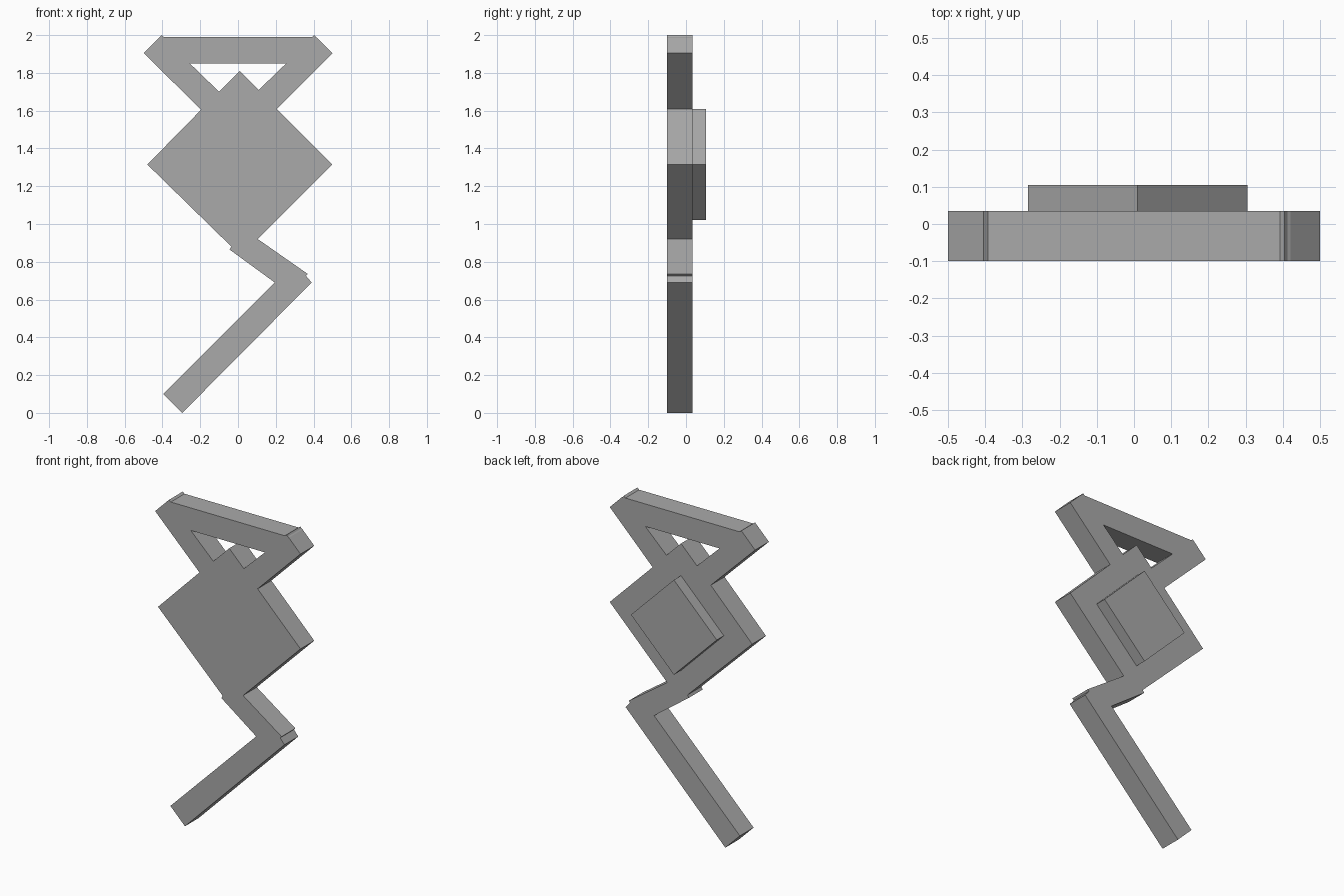
import bpy
import bmesh

cube = bpy.data.objects.get("Cube")
if cube:
    bpy.data.objects.remove(cube, do_unlink=True)

GREY = (0.4, 0.4, 0.4, 1.0)
grey = bpy.data.materials.new("plain_grey")
grey.use_nodes = True
grey.diffuse_color = GREY
grey.node_tree.nodes["Principled BSDF"].inputs["Base Color"].default_value = GREY

FRONT, BACK, PLATE_BACK = -0.10, 0.035, 0.105


def slab(name, outline, y0=FRONT, y1=BACK):
    """Extrude an x-z outline from y0 to y1."""
    bm = bmesh.new()
    face = bm.faces.new([bm.verts.new((x, y0, z)) for x, z in outline])
    result = bmesh.ops.extrude_face_region(bm, geom=[face], use_keep_orig=True)
    moved = [v for v in result["geom"] if isinstance(v, bmesh.types.BMVert)]
    bmesh.ops.translate(bm, verts=moved, vec=(0, y1 - y0, 0))
    bmesh.ops.recalc_face_normals(bm, faces=bm.faces)
    mesh = bpy.data.meshes.new(name)
    bm.to_mesh(mesh)
    bm.free()
    mesh.materials.append(grey)
    obj = bpy.data.objects.new(name, mesh)
    bpy.context.collection.objects.link(obj)
    return obj


# Joints shared by neighbouring parts
tip_l, tip_r = (-0.50, 1.905), (0.50, 1.905)
hole_l, hole_r = (-0.255, 1.85), (0.255, 1.85)
notch_l, notch_r = (-0.10, 1.70), (0.11, 1.71)
neck_l, neck_r = (-0.195, 1.605), (0.205, 1.61)
hip_l, hip_r = (-0.035, 0.88), (0.105, 0.92)
knee_in, knee_out = (0.195, 0.69), (0.36, 0.725)

# Top frame: bar and two slanted arms around the opening
slab("top_bar", [tip_l, (-0.405, 2.0), (-0.392, 1.99), (0.392, 1.99),
                 (0.405, 2.0), (0.412, 1.99), (0.42, 1.985), tip_r,
                 hole_r, hole_l])
slab("left_arm", [tip_r, neck_r, notch_r, hole_r])
slab("right_arm", [tip_l, hole_l, notch_l, neck_l])

# Diamond body
slab("body", [(0.01, 1.81), notch_r, neck_r, (0.50, 1.315), hip_r, hip_l,
              (-0.48, 1.315), neck_l, notch_l])

# Bent leg
slab("thigh", [hip_l, hip_r, (0.37, 0.735), knee_out, knee_in, (-0.045, 0.865)])
slab("shin", [knee_in, knee_out, (0.39, 0.69), (-0.295, 0.0), (-0.395, 0.10)])

# Raised diamond on the back
cx, cz, r = 0.01, 1.315, 0.295
slab("back_plate", [(cx, cz + r), (cx + r, cz), (cx, cz - r), (cx - r, cz)],
     BACK, PLATE_BACK)
